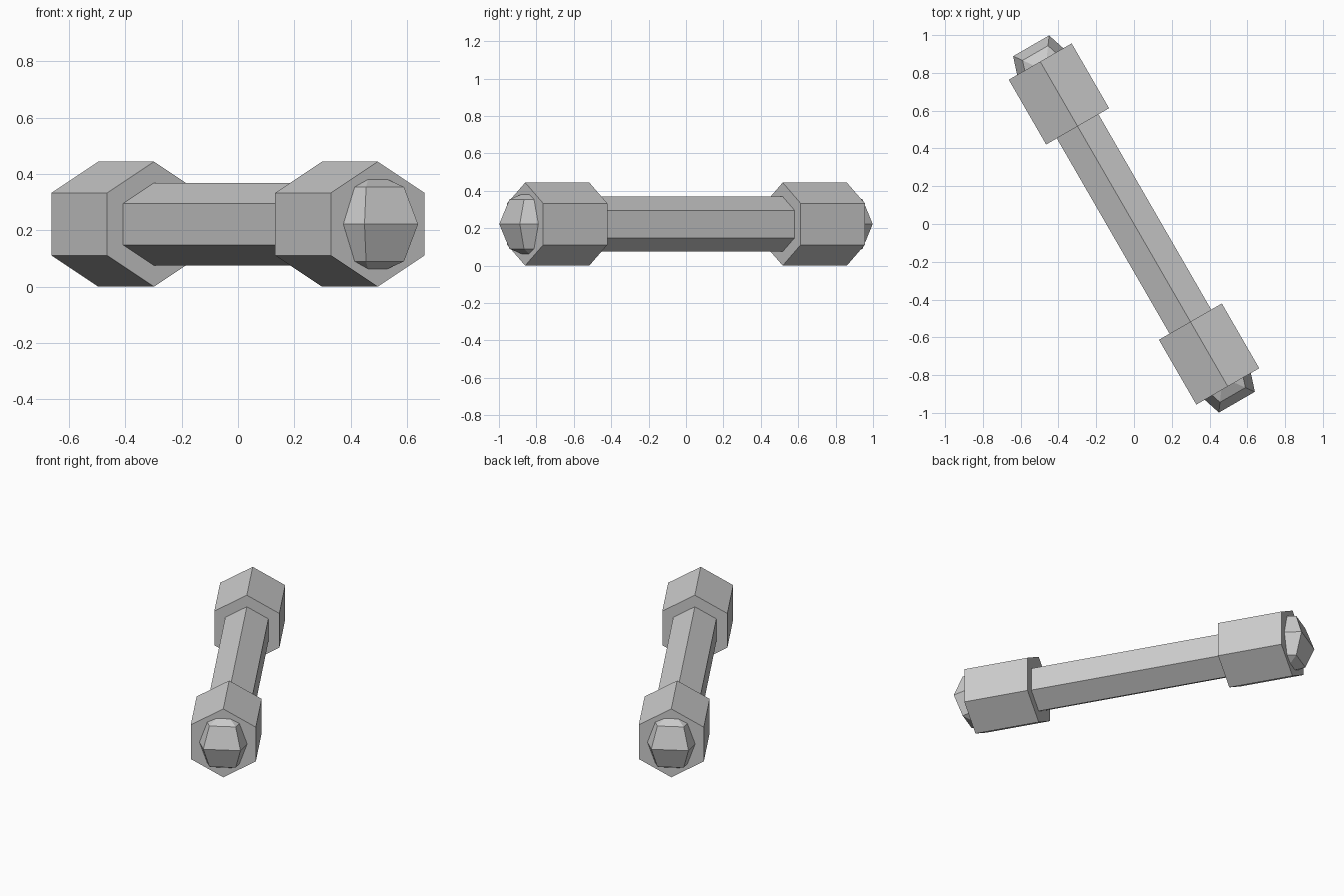
import bpy, bmesh
from math import pi, sin, cos, radians
from mathutils import Matrix, Vector

cube = bpy.data.objects.get("Cube")
if cube:
    bpy.data.objects.remove(cube, do_unlink=True)

metal = bpy.data.materials.new("plain_grey")
metal.use_nodes = True
metal.diffuse_color = (0.6, 0.6, 0.6, 1)
metal.node_tree.nodes["Principled BSDF"].inputs["Base Color"].default_value = (0.6, 0.6, 0.6, 1)

HEAD_R = 0.222
# Parts are built along local +x, then turned and lifted into place
PLACE = Matrix.Translation((0, 0, HEAD_R)) @ Matrix.Rotation(radians(-60), 4, "Z")


def add_object(name, bm, local):
    bmesh.ops.recalc_face_normals(bm, faces=bm.faces)
    mesh = bpy.data.meshes.new(name)
    bm.to_mesh(mesh)
    bm.free()
    mesh.transform(PLACE @ local)
    mesh.materials.append(metal)
    obj = bpy.data.objects.new(name, mesh)
    bpy.context.collection.objects.link(obj)


def hex_bar(name, start, end, radius, turn):
    """Hexagonal prism along x with a corner pointing up."""
    bm = bmesh.new()
    ring = [bm.verts.new((start, radius * sin(i * pi / 3), radius * cos(i * pi / 3)))
            for i in range(6)]
    face = bm.faces.new(ring)
    new = bmesh.ops.extrude_face_region(bm, geom=[face], use_keep_orig=True)["geom"]
    bmesh.ops.translate(bm, vec=(end - start, 0, 0),
                        verts=[v for v in new if isinstance(v, bmesh.types.BMVert)])
    add_object(name, bm, turn)


def knob(name, centre, radius, turn):
    """Five-sided faceted ball, with one flat side facing along x."""
    bm = bmesh.new()
    arc = []
    for i in range(5):
        a = i * pi / 4
        arc.append(bm.verts.new((radius * sin(a) * cos(pi / 5),
                                 radius * sin(a) * sin(pi / 5), radius * cos(a))))
    edges = [bm.edges.new(pair) for pair in zip(arc, arc[1:])]
    bmesh.ops.spin(bm, geom=arc + edges, cent=(0, 0, 0), axis=(0, 0, 1),
                   angle=2 * pi, steps=5)
    bmesh.ops.remove_doubles(bm, verts=bm.verts, dist=0.0005)
    bmesh.ops.translate(bm, verts=bm.verts, vec=Vector((centre, 0, 0)))
    add_object(name, bm, turn)


# Grip between the two weights
hex_bar("handle", -0.62, 0.62, 0.147, Matrix.Identity(4))

# Matching weight and end knob at each end
for side, angle in (("front", 0), ("back", pi)):
    turn = Matrix.Rotation(angle, 4, "Z")
    hex_bar(side + "_weight", 0.597, 0.993, HEAD_R, turn)
    knob(side + "_end_knob", 0.938, 0.187, turn)
